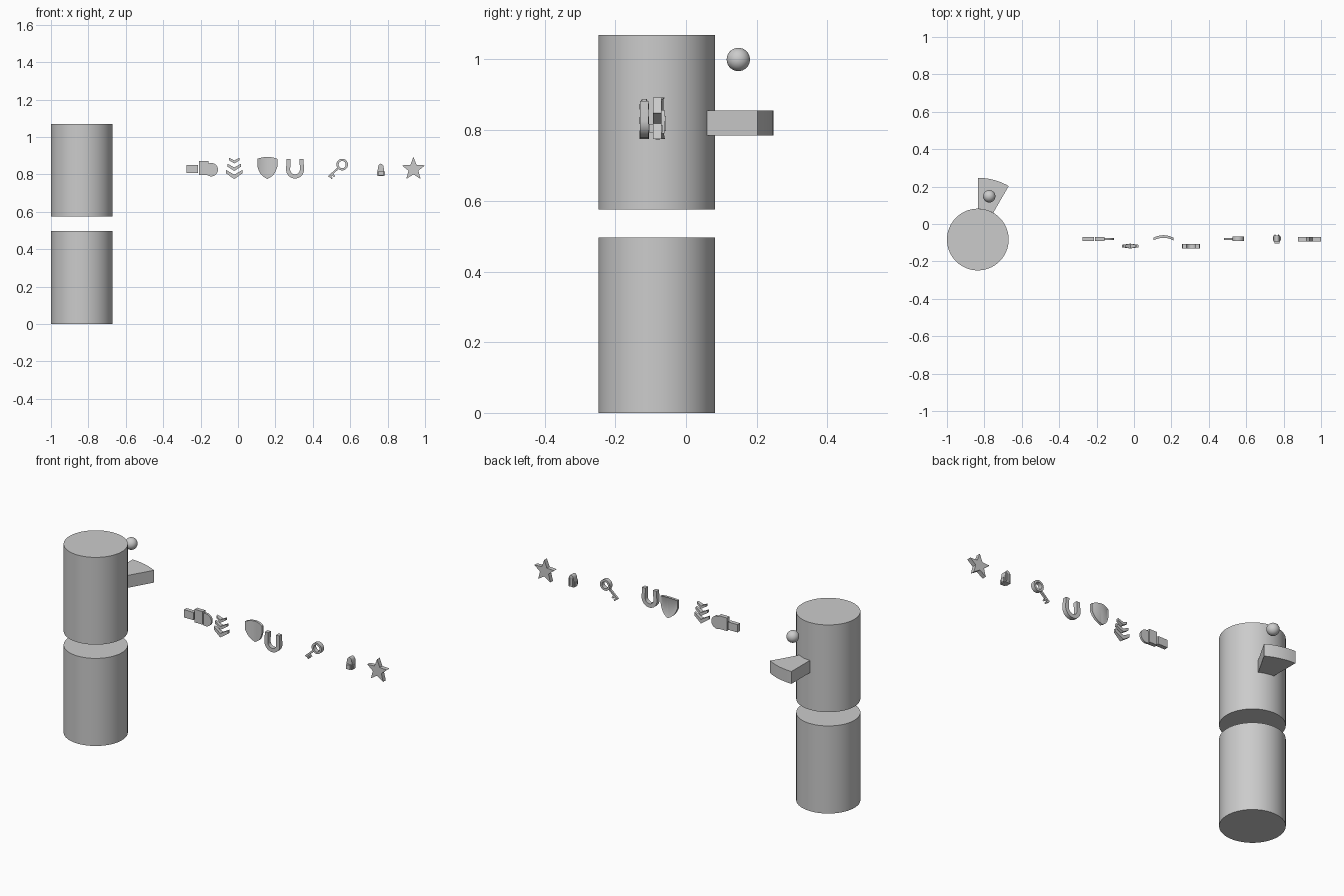
import bpy, bmesh, math
from mathutils import Matrix, Vector

if "Cube" in bpy.data.objects:
    bpy.data.objects.remove(bpy.data.objects["Cube"])

CX, CY, R = -0.835, -0.083, 0.165


def finish(bm, name, smooth=False):
    bmesh.ops.recalc_face_normals(bm, faces=bm.faces[:])
    me = bpy.data.meshes.new(name)
    bm.to_mesh(me)
    bm.free()
    ob = bpy.data.objects.new(name, me)
    bpy.context.collection.objects.link(ob)
    if smooth:
        bpy.ops.object.select_all(action='DESELECT')
        ob.select_set(True)
        bpy.context.view_layer.objects.active = ob
        bpy.ops.object.shade_smooth_by_angle(angle=math.radians(35))
    return ob


def prism(bm, pts, y, depth):
    """Extrude an x-z outline along y."""
    f = bm.faces.new([bm.verts.new((x, y - depth / 2, z)) for x, z in pts])
    g = bmesh.ops.extrude_face_region(bm, geom=[f])['geom']
    new = [v for v in g if isinstance(v, bmesh.types.BMVert)]
    bmesh.ops.translate(bm, verts=new, vec=(0, depth, 0))


def arc(cx, cz, r, a0, a1, n):
    return [(cx + r * math.cos(math.radians(a0 + (a1 - a0) * i / n)),
             cz + r * math.sin(math.radians(a0 + (a1 - a0) * i / n))) for i in range(n + 1)]


def box(bm, x0, x1, y0, y1, z0, z1):
    prism(bm, [(x0, z0), (x1, z0), (x1, z1), (x0, z1)], (y0 + y1) / 2, y1 - y0)


# Two stacked columns
for name, z0, z1 in (("lower_column", 0, 0.497), ("upper_column", 0.575, 1.07)):
    bm = bmesh.new()
    bmesh.ops.create_cone(bm, cap_ends=True, segments=64, radius1=R, radius2=R, depth=z1 - z0,
                          matrix=Matrix.Translation((CX, CY, (z0 + z1) / 2)))
    finish(bm, name, True)

# Wedge-shaped platform wrapped around the column
bm = bmesh.new()
ring = arc(CX, CY, 2 * R, 60, 90, 10) + arc(CX, CY, R, 90, 60, 10)
f = bm.faces.new([bm.verts.new((x, y, 0.785)) for x, y in ring])
g = bmesh.ops.extrude_face_region(bm, geom=[f])['geom']
bmesh.ops.translate(bm, verts=[v for v in g if isinstance(v, bmesh.types.BMVert)], vec=(0, 0, 0.07))
finish(bm, "wedge_platform", True)

# Ball
bm = bmesh.new()
bmesh.ops.create_uvsphere(bm, u_segments=32, v_segments=16, radius=0.033,
                          matrix=Matrix.Translation((-0.774, 0.148, 1.0)))
finish(bm, "ball", True)

# Bonus token: disc with two plain plates beside it
bm = bmesh.new()
prism(bm, arc(-0.143, 0.825, 0.036, 0, 348.75, 31), -0.08, 0.012)
finish(bm, "token_disc", True)
bm = bmesh.new()
box(bm, -0.275, -0.215, -0.092, -0.069, 0.806, 0.85)
box(bm, -0.208, -0.157, -0.092, -0.069, 0.796, 0.87)
finish(bm, "token_plates")

# Three chevrons, growing downwards, thinner at their tips
bm = bmesh.new()
cx = -0.02
for tip, w, h, t in ((0.858, 0.029, 0.018, 0.016), (0.818, 0.037, 0.024, 0.019), (0.775, 0.045, 0.031, 0.023)):
    prism(bm, [(cx, tip), (cx + w, tip + h), (cx + w, tip + h + t * 0.8),
               (cx, tip + t), (cx - w, tip + h + t * 0.8), (cx - w, tip + h)], -0.118, 0.026)
for v in bm.verts:
    if abs(v.co.x - cx) > 0.01:
        v.co.y = -0.118 + (v.co.y + 0.118) * 0.5
finish(bm, "chevrons")

# Shield: bowed plate with a raised rim
bm = bmesh.new()
cols, N = [], 16
for i in range(N + 1):
    u = -1 + 2 * i / N
    a = abs(u)
    top = 0.893 - 0.01 * a * a
    bot = 0.775 + 0.065 * (0.45 * a + 0.55 * a ** 4)
    y = -0.074 - 0.013 * u * u
    cols.append([bm.verts.new((0.157 + 0.053 * u, y, z)) for z in (bot, top)])
faces = [bm.faces.new((p[0], q[0], q[1], p[1])) for p, q in zip(cols, cols[1:])]
g = bmesh.ops.extrude_face_region(bm, geom=faces)['geom']
back = [f for f in g if isinstance(f, bmesh.types.BMFace)]
bmesh.ops.translate(bm, verts=[v for v in g if isinstance(v, bmesh.types.BMVert)], vec=(0, 0.014, 0))
bmesh.ops.recalc_face_normals(bm, faces=bm.faces[:])
bmesh.ops.inset_region(bm, faces=back, thickness=0.007, depth=-0.004)
finish(bm, "shield", True)

# Horseshoe
bm = bmesh.new()
cx, cz = 0.305, 0.826
prism(bm, [(cx - 0.045, 0.882)] + arc(cx, cz, 0.048, 180, 360, 20) + [(cx + 0.045, 0.882), (cx + 0.024, 0.882)]
      + arc(cx, cz, 0.026, 0, -180, 20) + [(cx - 0.024, 0.882)], -0.118, 0.024)
finish(bm, "horseshoe", True)

# Key: thick ring, slim shaft and teeth, tilted down to the left
bm = bmesh.new()
n, c = 24, Vector((0.557, -0.08, 0.852))
rows = []
for i in range(n):
    a = 2 * math.pi * i / n
    rows.append([bm.verts.new((r * math.cos(a), y, r * math.sin(a)))
                 for r, y in ((0.031, -0.012), (0.031, 0.012), (0.019, 0.012), (0.019, -0.012))])
for i in range(n):
    p, q = rows[i], rows[(i + 1) % n]
    for k in range(4):
        bm.faces.new((p[k], q[k], q[(k + 1) % 4], p[(k + 1) % 4]))
prism(bm, [(0.028, -0.005), (0.097, -0.005), (0.097, 0.005), (0.028, 0.005)], 0, 0.012)
for x in (0.073, 0.089):
    prism(bm, [(x - 0.004, 0.004), (x + 0.005, 0.004), (x + 0.005, 0.02), (x - 0.004, 0.02)], 0, 0.012)
bmesh.ops.transform(bm, verts=bm.verts[:],
                    matrix=Matrix.Translation(c) @ Matrix.Rotation(math.radians(-222), 4, 'Y'))
finish(bm, "key", True)

# Small bag: domed body, front pocket, side pockets
bm = bmesh.new()
prism(bm, [(0.747, 0.79), (0.781, 0.79), (0.781, 0.825)]
      + [(0.764 + 0.015 * math.cos(t * math.pi / 8), 0.835 + 0.022 * math.sin(t * math.pi / 8)) for t in range(9)]
      + [(0.747, 0.825)], -0.077, 0.032)
box(bm, 0.751, 0.777, -0.104, -0.092, 0.793, 0.818)
for s in (-1, 1):
    x = 0.764 + s * 0.0185
    box(bm, x - 0.003, x + 0.003, -0.087, -0.067, 0.793, 0.815)
    box(bm, x - s * 0.009 - 0.003, x - s * 0.009 + 0.003, -0.062, -0.056, 0.797, 0.84)
finish(bm, "small_bag", True)

# Star
bm = bmesh.new()
pts = []
for i in range(10):
    r = 0.065 if i % 2 == 0 else 0.028
    a = math.radians(90 + 36 * i)
    pts.append((0.938 + r * math.cos(a), 0.828 + r * math.sin(a)))
prism(bm, pts, -0.081, 0.024)
finish(bm, "star")
